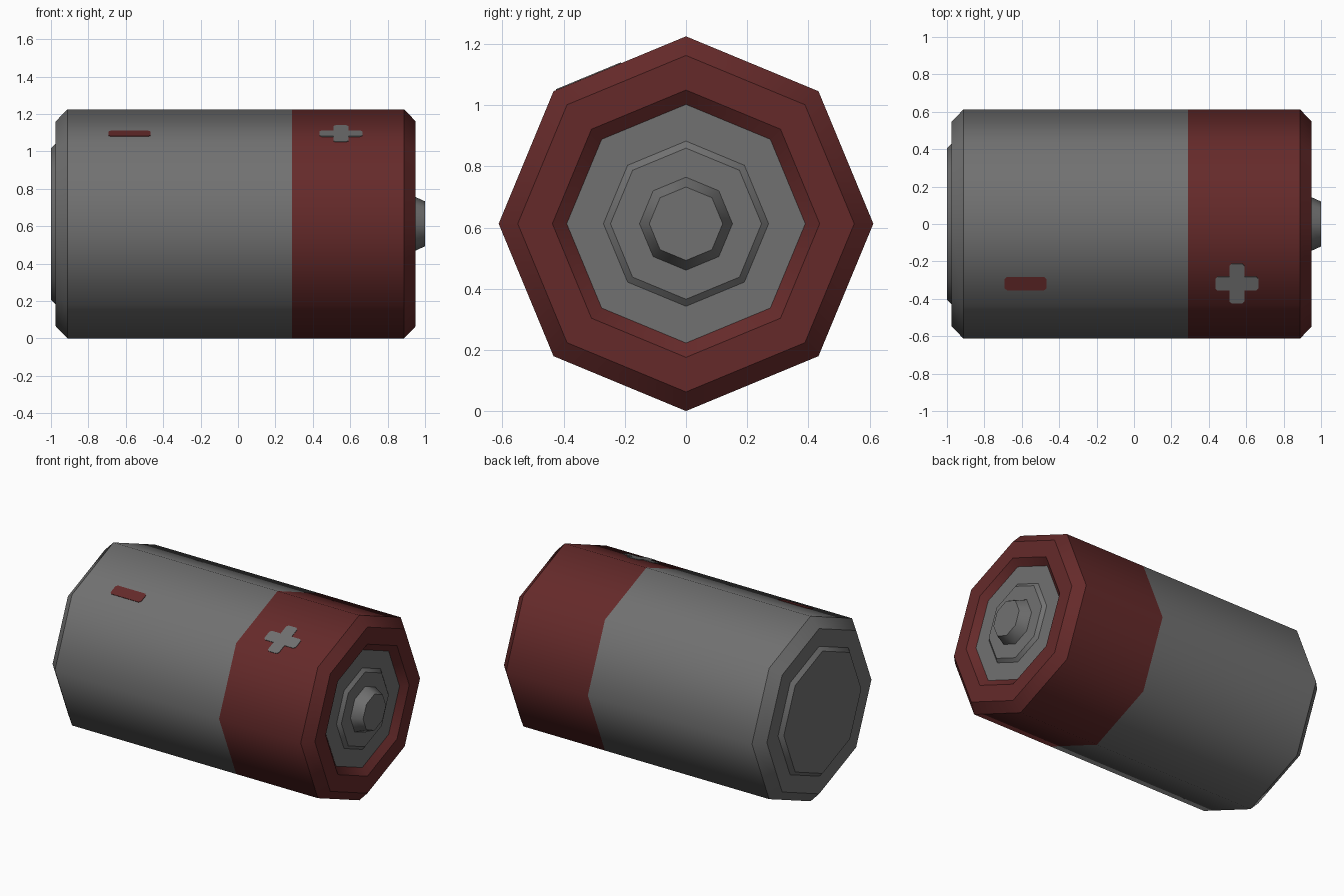
import bpy, bmesh, math
from mathutils import Matrix, Vector

if "Cube" in bpy.data.objects:
    bpy.data.objects.remove(bpy.data.objects["Cube"])

R = 0.6125          # octagon radius, also the height of the axis
SIDES = 8


def material(name, rgb):
    m = bpy.data.materials.new(name)
    m.diffuse_color = (*rgb, 1)
    m.use_nodes = True
    m.node_tree.nodes["Principled BSDF"].inputs["Base Color"].default_value = m.diffuse_color
    return m


grey = material("dark grey metal", (0.165, 0.165, 0.165))
red = material("dark red", (0.13, 0.023, 0.023))


def finish(name, bm, mat):
    me = bpy.data.meshes.new(name)
    bm.to_mesh(me)
    bm.free()
    me.materials.append(mat)
    ob = bpy.data.objects.new(name, me)
    bpy.context.collection.objects.link(ob)
    return ob


def lathe(name, profile, mat, cap_start=False, cap_end=False):
    """Eight-sided turning about the x axis; profile is (x, radius), smooth round, sharp at rings."""
    bm = bmesh.new()
    rings = []
    for x, r in profile:
        angles = [2 * math.pi * j / SIDES for j in range(SIDES)]
        rings.append([bm.verts.new((x, r * math.cos(a), R + r * math.sin(a))) for a in angles])
    for a, b in zip(rings, rings[1:]):
        for j in range(SIDES):
            k = (j + 1) % SIDES
            bm.faces.new((a[j], a[k], b[k], b[j])).smooth = True
    if cap_start:
        bm.faces.new(rings[0][::-1])
    if cap_end:
        bm.faces.new(rings[-1])
    for ring in rings:
        for j in range(SIDES):
            e = bm.edges.get((ring[j], ring[(j + 1) % SIDES]))
            if e:
                e.smooth = False
    return finish(name, bm, mat)


# grey casing with raised negative contact
lathe("casing", [(-1.0, 0.405), (-0.975, 0.43), (-0.975, 0.547), (-0.912, R), (0.29, R)],
      grey, cap_start=True)

# red band with chamfered rim and recess wall
lathe("red_band", [(0.29, R), (0.888, R), (0.948, 0.55), (0.948, 0.437), (0.91, 0.39)], red)

# positive terminal: disc, step and button
lathe("positive_terminal", [(0.91, 0.39), (0.91, 0.27), (0.93, 0.247), (0.93, 0.152), (1.0, 0.12)],
      grey, cap_end=True)


def plate(name, outline, cx, cy, mat):
    """Thin plate on the upper front facet; outline is (along x, up the slope)."""
    tilt = math.pi / 8
    z = 2 * R + cy * math.tan(tilt)
    normal = Vector((0, -math.sin(tilt), math.cos(tilt)))
    m = Matrix.Translation(Vector((cx, cy, z)) + normal * -0.002) @ Matrix.Rotation(tilt, 4, 'X')
    bm = bmesh.new()
    f = bm.faces.new([bm.verts.new((x, y, 0)) for x, y in outline])
    top = bmesh.ops.extrude_face_region(bm, geom=[f])["geom"]
    bmesh.ops.translate(bm, vec=(0, 0, 0.005), verts=[v for v in top if isinstance(v, bmesh.types.BMVert)])
    bmesh.ops.recalc_face_normals(bm, faces=bm.faces)
    bm.transform(m)
    finish(name, bm, mat)


# minus mark with clipped corners
w, h, c = 0.112, 0.038, 0.012
plate("minus_mark", [(-w + c, -h), (w - c, -h), (w, -h + c), (w, h - c),
                     (w - c, h), (-w + c, h), (-w, h - c), (-w, -h + c)], -0.58, -0.318, red)

# plus mark: one arm turned four times
arm = [(0.04, -0.04), (0.103, -0.04), (0.115, -0.028), (0.115, 0.028), (0.103, 0.04)]
plus = []
for q in range(4):
    s, k = (0, 1, 0, -1)[q], (1, 0, -1, 0)[q]
    plus += [(x * k - y * s, x * s + y * k) for x, y in arm]
plate("plus_mark", plus, 0.55, -0.318, grey)
